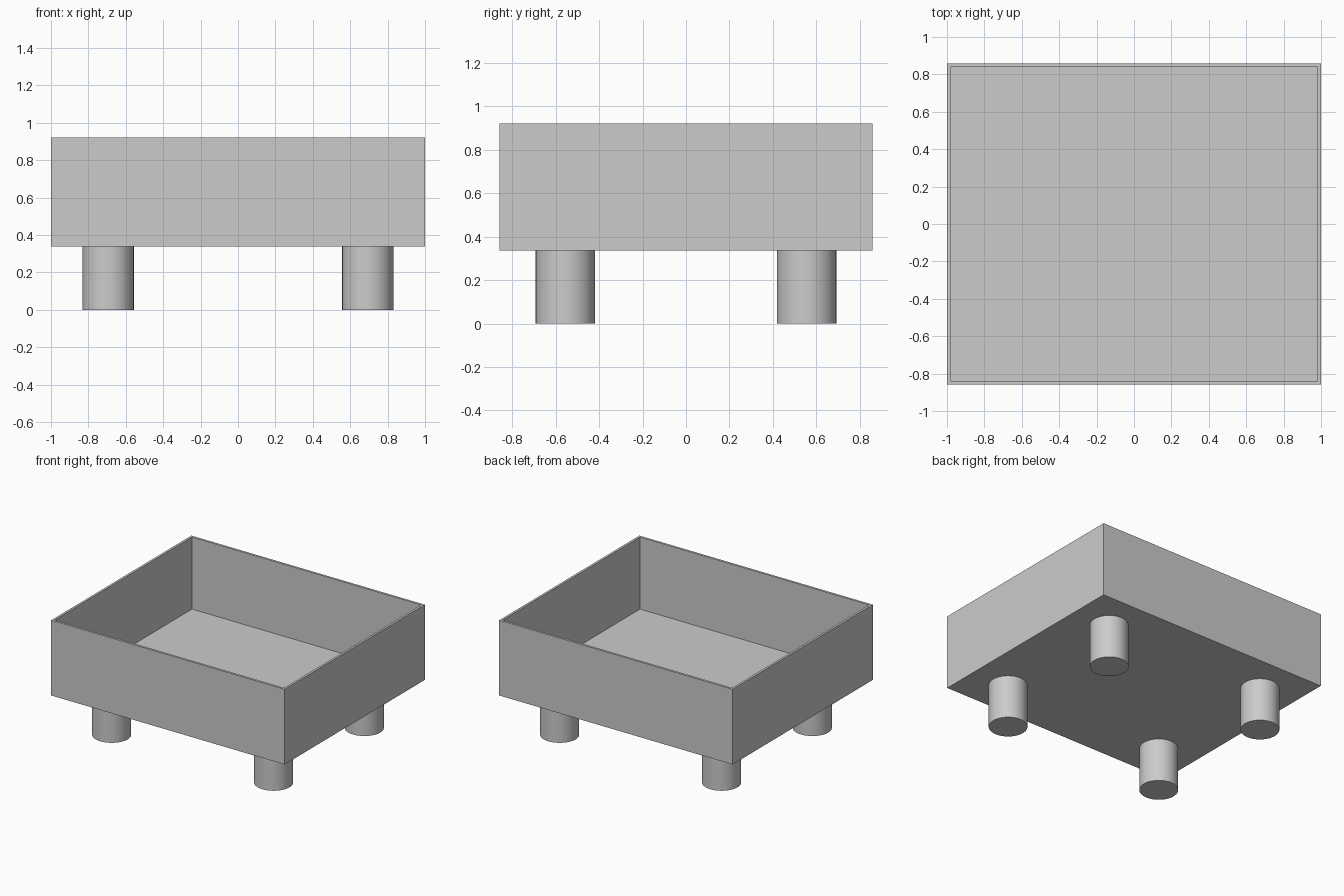
import bpy, bmesh
from math import radians

cube = bpy.data.objects.get("Cube")
if cube:
    bpy.data.objects.remove(cube, do_unlink=True)

# Single grey finish
grey = bpy.data.materials.new("light_grey")
grey.use_nodes = True
colour = (0.6, 0.6, 0.6, 1)
grey.diffuse_color = colour
grey.node_tree.nodes["Principled BSDF"].inputs["Base Color"].default_value = colour

HALF_X, HALF_Y = 1.0, 0.858
BASE, TOP, WALL = 0.337, 0.92, 0.025
LEG_X, LEG_Y, LEG_RADIUS = 0.694, 0.555, 0.137

# Open tray: a box whose top is inset into a rim, then sunk to the floor
bm = bmesh.new()
bmesh.ops.create_cube(bm, size=2)
for v in bm.verts:
    v.co.x *= HALF_X
    v.co.y *= HALF_Y
    v.co.z = TOP if v.co.z > 0 else BASE
bm.normal_update()
top = max(bm.faces, key=lambda f: f.normal.z)
bmesh.ops.inset_region(bm, faces=[top], thickness=WALL)
well = bmesh.ops.extrude_face_region(bm, geom=[top])["geom"]
bmesh.ops.delete(bm, geom=[top], context='FACES_ONLY')
for v in well:
    if isinstance(v, bmesh.types.BMVert):
        v.co.z = BASE + WALL
bmesh.ops.recalc_face_normals(bm, faces=bm.faces)
mesh = bpy.data.meshes.new("tray")
bm.to_mesh(mesh)
bm.free()
tray = bpy.data.objects.new("tray", mesh)
bpy.context.collection.objects.link(tray)
mesh.materials.append(grey)

# Four round legs
for end, sy in (("front", -1), ("back", 1)):
    for side, sx in (("left", 1), ("right", -1)):
        bpy.ops.mesh.primitive_cylinder_add(
            vertices=48, radius=LEG_RADIUS, depth=BASE,
            location=(sx * LEG_X, sy * LEG_Y, BASE / 2))
        leg = bpy.context.object
        leg.name = f"{end}_{side}_leg"
        leg.data.materials.append(grey)
        bpy.ops.object.shade_smooth_by_angle(angle=radians(30))
